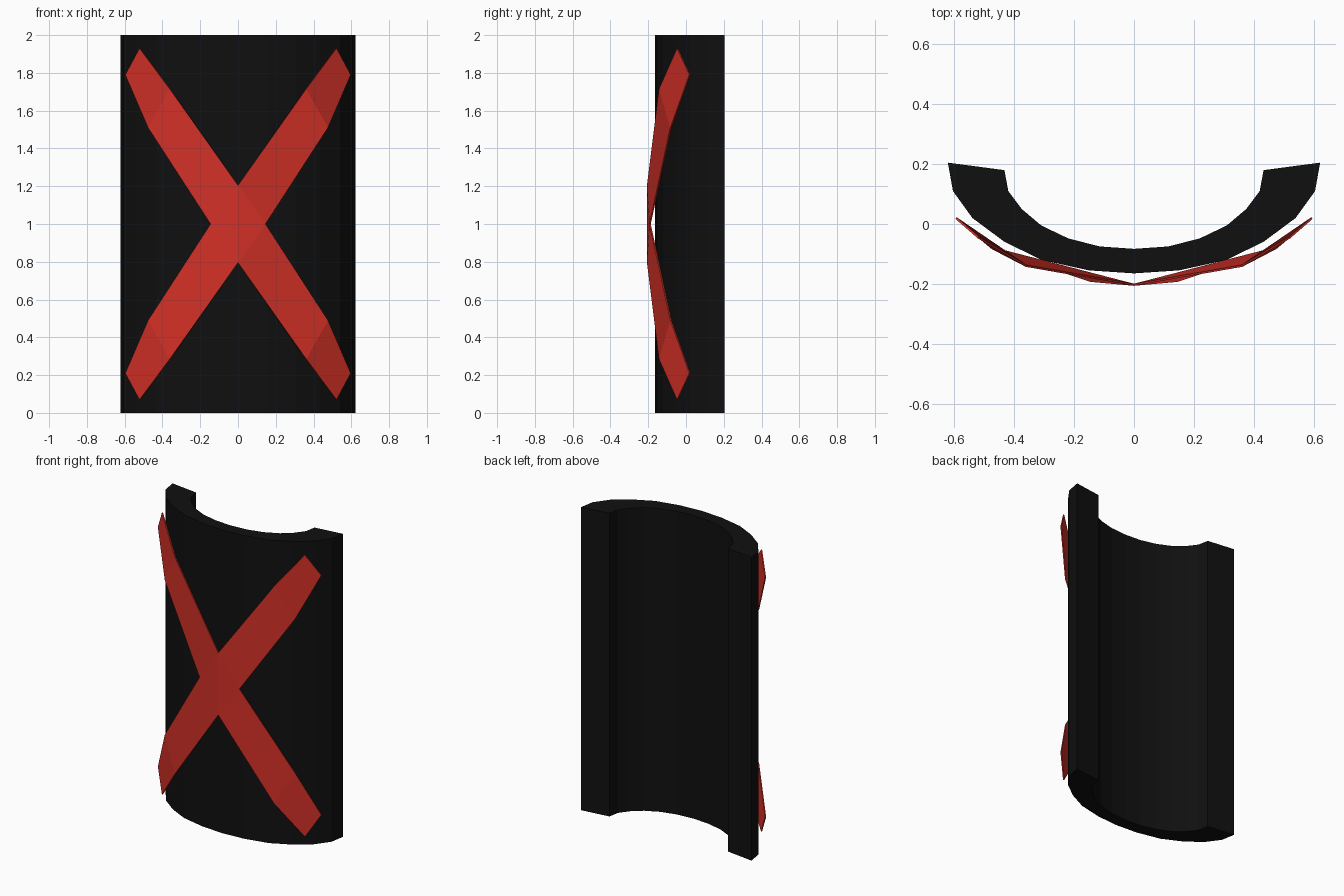
import bpy
import bmesh

default_cube = bpy.data.objects.get("Cube")
if default_cube:
    bpy.data.objects.remove(default_cube, do_unlink=True)


def make_material(name, rgb):
    mat = bpy.data.materials.new(name)
    mat.use_nodes = True
    mat.diffuse_color = (*rgb, 1)
    mat.node_tree.nodes["Principled BSDF"].inputs["Base Color"].default_value = (*rgb, 1)
    return mat


def make_object(name, bm, mat):
    bmesh.ops.recalc_face_normals(bm, faces=bm.faces)
    mesh = bpy.data.meshes.new(name)
    bm.to_mesh(mesh)
    bm.free()
    mesh.materials.append(mat)
    obj = bpy.data.objects.new(name, mesh)
    bpy.context.collection.objects.link(obj)
    return obj


def mirrored(half):
    """Complete a half profile that starts on the centre line."""
    return [(-x, y) for x, y in half[:0:-1]] + half


black = make_material("black", (0.005, 0.005, 0.005))
red = make_material("red", (0.65, 0.03, 0.02))

# Shield body: curved cross-section extruded upwards
outer = mirrored([(0, -0.165), (0.15, -0.155), (0.31, -0.12), (0.435, -0.058),
                  (0.54, 0.02), (0.605, 0.11), (0.622, 0.205)])
inner = mirrored([(0, -0.083), (0.115, -0.075), (0.22, -0.048), (0.31, -0.005),
                  (0.375, 0.05), (0.42, 0.11), (0.433, 0.18)])
bm = bmesh.new()
front = [bm.verts.new((x, y, 0)) for x, y in outer]
back = [bm.verts.new((x, y, 0)) for x, y in inner]
for i in range(len(front) - 1):
    bm.faces.new((front[i], front[i + 1], back[i + 1], back[i]))
extruded = bmesh.ops.extrude_face_region(bm, geom=bm.faces[:], use_keep_orig=True)
top_verts = [v for v in extruded["geom"] if isinstance(v, bmesh.types.BMVert)]
bmesh.ops.translate(bm, verts=top_verts, vec=(0, 0, 2))
make_object("shield_body", bm, black)

# Painted cross: one folded arm repeated in four quadrants
notch = (0, -0.203, 0.205)
side = (0.145, -0.19, 0)
arm = [notch, side, (0.475, -0.08, 0.51), (0.36, -0.14, 0.715)]
tip = [arm[3], arm[2], (0.595, 0.02, 0.79), (0.52, -0.045, 0.93)]
centre = [(0, -0.203, 0), side, notch]
bm = bmesh.new()
for sx in (-1, 1):
    for sz in (-1, 1):
        for points in (arm, tip, centre):
            bm.faces.new([bm.verts.new((x * sx, y, 1 + z * sz)) for x, y, z in points])
bmesh.ops.remove_doubles(bm, verts=bm.verts, dist=0.001)
cross = make_object("cross_band", bm, red)
thickness = cross.modifiers.new("thickness", "SOLIDIFY")
thickness.thickness = 0.007
thickness.offset = 0
